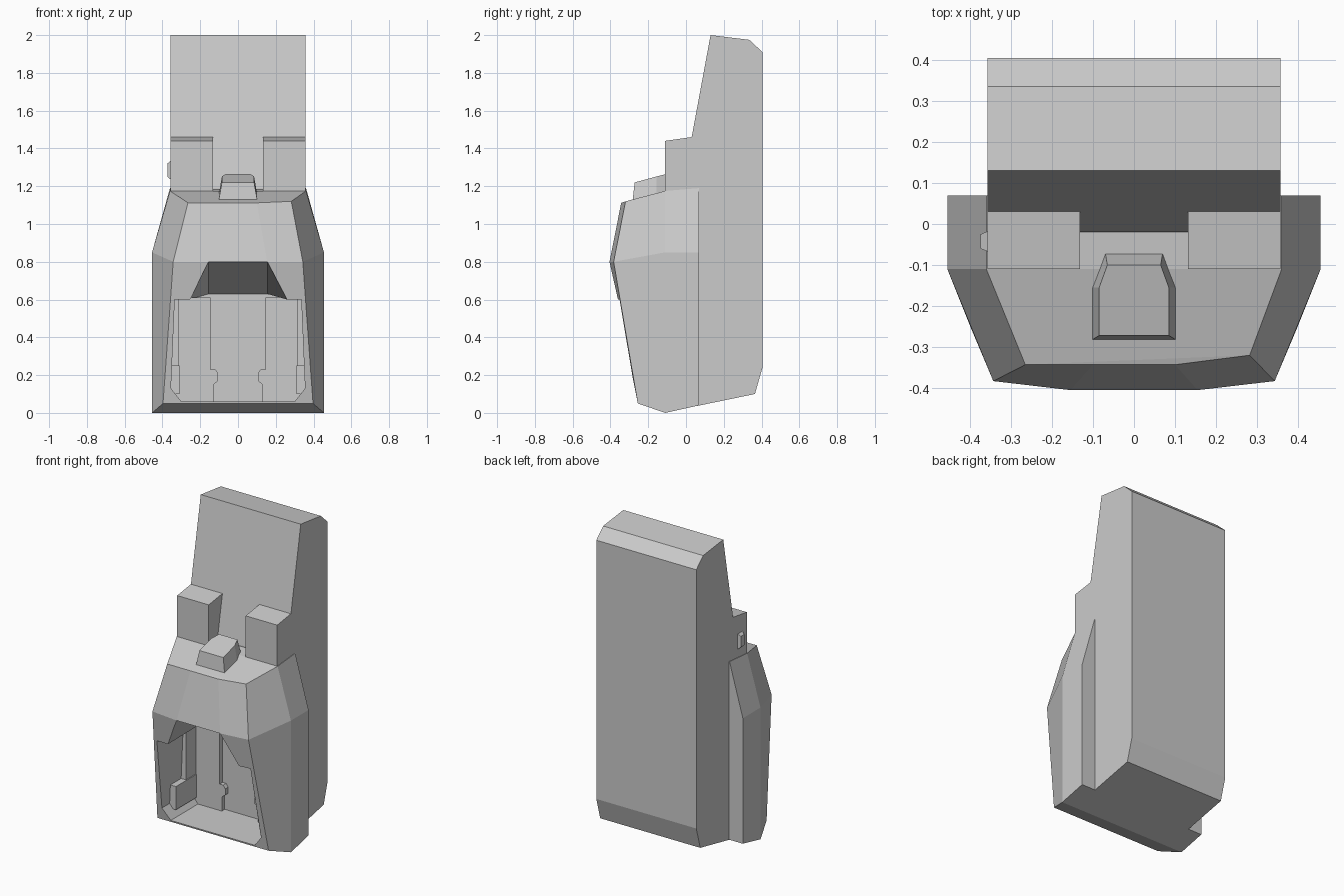
import bpy, bmesh

if "Cube" in bpy.data.objects:
    bpy.data.objects.remove(bpy.data.objects["Cube"])


def build(name, verts, faces):
    me = bpy.data.meshes.new(name)
    me.from_pydata(verts, [], faces)
    bm = bmesh.new()
    bm.from_mesh(me)
    bmesh.ops.recalc_face_normals(bm, faces=bm.faces)
    bm.to_mesh(me)
    bm.free()
    ob = bpy.data.objects.new(name, me)
    bpy.context.collection.objects.link(ob)
    return ob


def loft(name, rings, strip_caps=False):
    """Join rings of equal point count and close both ends."""
    n = len(rings[0])
    verts = [p for r in rings for p in r]
    faces = []
    for k in range(len(rings) - 1):
        for i in range(n):
            j = (i + 1) % n
            faces.append((k*n + i, k*n + j, (k+1)*n + j, (k+1)*n + i))
    for base in (0, (len(rings) - 1) * n):
        if strip_caps:
            for i in range(n // 2 - 1):
                faces.append([base + q for q in (i, i + 1, n - 2 - i, n - 1 - i)])
        else:
            faces.append(list(range(base, base + n)))
    return build(name, verts, faces)


def prism_x(name, prof, x0, x1):
    return loft(name, [[(x, y, z) for y, z in prof] for x in (x0, x1)])


def prism_y(name, prof, y0, y1):
    return loft(name, [[(x, y, z) for x, z in prof] for y in (y0, y1)])


def sym(half):
    return half + [(-p[0],) + tuple(p[1:]) for p in reversed(half)]


# Tall rear slab
prism_x("back_slab", [(.13, 2), (.335, 1.975), (.405, 1.91), (.405, .24), (.365, .10),
                      (.06, .037), (.06, 1.15), (-.02, 1.15), (-.02, 1.19)], -.357, .357)

# Faceted front shell
bottom = sym([(.455, .07, .04), (.455, -.11, 0), (.397, -.255, .05), (.155, -.255, .05)])
middle = sym([(.455, .07, .85), (.455, -.11, .85), (.343, -.383, .80), (.155, -.405, .80)])
top = [(.36, .07, 1.19), (.36, -.11, 1.175), (.282, -.32, 1.12), (.10, -.343, 1.112),
       (-.10, -.343, 1.112), (-.265, -.343, 1.112), (-.36, -.11, 1.175), (-.36, .07, 1.19)]
shell = loft("front_shell", [bottom, middle, top], True)

# Open bay cut into the shell, roof sloping down to the rear
front = sym([(.155, -.6, .80), (.26, -.6, .60), (.335, -.6, .60), (.355, -.6, .13), (.30, -.6, .06)])
lip = [(x, -.39, z) for x, y, z in front]
rear = [(x, .05, .63 if z > .7 else z) for x, y, z in front]
cutter = loft("bay_cutter", [front, lip, rear])
cutter.hide_render = True
mod = shell.modifiers.new("bay", "BOOLEAN")
mod.operation = "DIFFERENCE"
mod.solver = "EXACT"
mod.object = cutter
bpy.context.view_layer.objects.active = shell
bpy.ops.object.modifier_apply(modifier=mod.name)
bpy.data.objects.remove(cutter)

for s, side in ((1, "right"), (-1, "left")):
    # Shoulder blocks
    prism_x(side + "_shoulder", [(-.11, 1.15), (-.11, 1.44), (.03, 1.46), (.06, 1.46), (.06, 1.15)],
            s * .132, s * .357)
    # Notched plates on the rear wall of the bay
    plate = [(.145, .61), (.145, .23), (.12, .23), (.105, .21), (.105, .17), (.13, .15),
             (.13, .055), (.36, .055), (.36, .61)]
    prism_y(side + "_bay_plate", [(s * x, z) for x, z in plate], .02, .06)
    # Side ledge and post inside the bay
    prism_y(side + "_bay_ledge", [(s * x, z) for x, z in
            ((.31, .10), (.31, .25), (.37, .25), (.37, .10))], -.19, .03)
    prism_y(side + "_bay_post", [(s * x, z) for x, z in
            ((.315, .25), (.315, .61), (.36, .61), (.36, .25))], -.08, .03)

# Bevelled hump on top
base = sym([(.103, -.283, 1.12), (.103, -.155, 1.15), (.07, -.07, 1.17)])
hump = sym([(.085, -.272, 1.22), (.085, -.155, 1.252), (.065, -.10, 1.265)])
loft("top_hump", [base, hump])

# Small stud on the left shoulder
loft("side_stud", [
    [(-.35, y, z) for y, z in ((-.015, 1.23), (-.07, 1.23), (-.07, 1.34), (-.015, 1.34))],
    [(-.374, y, z) for y, z in ((-.025, 1.25), (-.06, 1.25), (-.06, 1.32), (-.025, 1.32))]])
